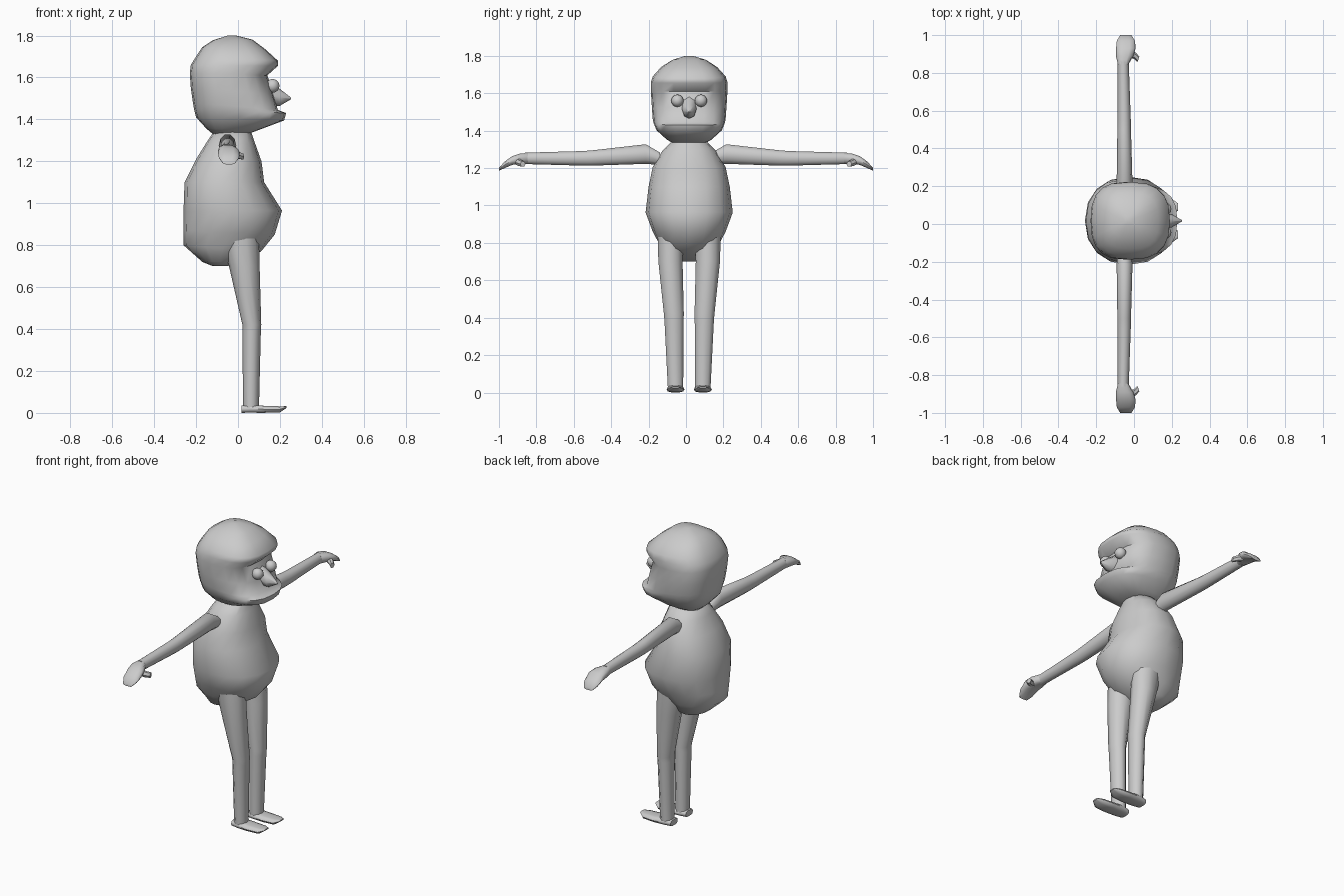
import bpy, bmesh
from math import sin, cos, pi
from mathutils import Vector

CY = 0.017  # the body's mid-plane sits slightly off the y origin


def power(v, p):
    return (abs(v) ** p) * (1 if v >= 0 else -1)


def oval(centre, u, v, n, e=2.0):
    """Ring of n points around a centre, spanned by two half-axes."""
    c, u, v = Vector(centre), Vector(u), Vector(v)
    return [c + u * power(cos(2 * pi * i / n), 2 / e)
            + v * power(sin(2 * pi * i / n), 2 / e) for i in range(n)]


def loft(name, rings, angle=50):
    """Skin a list of equal rings, with capped ends."""
    bm = bmesh.new()
    vs = [[bm.verts.new(p) for p in r] for r in rings]
    n = len(vs[0])
    for a, b in zip(vs, vs[1:]):
        for i in range(n):
            j = (i + 1) % n
            bm.faces.new((a[i], a[j], b[j], b[i]))
    bm.faces.new(vs[0])
    bm.faces.new(vs[-1])
    bmesh.ops.recalc_face_normals(bm, faces=bm.faces)
    me = bpy.data.meshes.new(name)
    bm.to_mesh(me)
    bm.free()
    ob = bpy.data.objects.new(name, me)
    bpy.context.collection.objects.link(ob)
    smooth(ob, angle)
    return ob


def smooth(ob, angle):
    bpy.ops.object.select_all(action='DESELECT')
    ob.select_set(True)
    bpy.context.view_layer.objects.active = ob
    bpy.ops.object.shade_smooth_by_angle(angle=angle * pi / 180)


def slices(rows, n, e):
    """Rows of (back x, back z, front x, front z, half width)."""
    return [oval(((xb + xf) / 2, CY, (zb + zf) / 2),
                 ((xf - xb) / 2, 0, (zf - zb) / 2), (0, w, 0), n, e)
            for xb, zb, xf, zf, w in rows]


# Pear-shaped torso with seat
loft("torso", slices([
    (-.12, .70, -.05, .70, .06), (-.17, .72, 0, .72, .12),
    (-.26, .80, .11, .77, .155), (-.26, .87, .175, .85, .195),
    (-.26, .96, .21, .965, .233), (-.255, 1.10, .125, 1.10, .217),
    (-.20, 1.21, .112, 1.20, .195), (-.15, 1.29, .08, 1.29, .145),
    (-.11, 1.35, .06, 1.35, .085)], 16, 2.2), 60)

# Head with jutting jaw, recessed face and overhanging brow
loft("head", slices([
    (-.12, 1.33, .06, 1.335, .085), (-.15, 1.355, .10, 1.35, .12),
    (-.20, 1.41, .22, 1.395, .175), (-.21, 1.45, .23, 1.43, .19),
    (-.215, 1.48, .19, 1.445, .195), (-.225, 1.55, .17, 1.52, .20),
    (-.23, 1.62, .14, 1.61, .205), (-.225, 1.66, .19, 1.655, .205),
    (-.20, 1.70, .19, 1.68, .195), (-.17, 1.745, .13, 1.735, .15),
    (-.12, 1.777, .07, 1.78, .09), (-.05, 1.80, -.01, 1.80, .02)], 20, 2.6), 60)

# Pointed nose
loft("nose", [oval((.13, CY, 1.53), (0, .045, 0), (0, 0, .065), 8),
              oval((.20, CY, 1.505), (0, .035, 0), (0, 0, .04), 8),
              oval((.253, CY, 1.50), (0, .004, 0), (0, 0, .004), 8)])

for s, side in ((-1, "right"), (1, "left")):
    # Bulging eye
    bpy.ops.mesh.primitive_uv_sphere_add(segments=12, ring_count=8, radius=.033,
                                         location=(.165, CY + s * .063, 1.56))
    eye = bpy.context.object
    eye.name = side + "_eye"
    smooth(eye, 60)

    # Leg: rows of (z, x centre, y centre, x half, y half)
    loft(side + "_leg", [oval((x, CY + s * y, z), (a, 0, 0), (0, b, 0), 10)
                         for z, x, y, a, b in [
        (.84, .01, .10, .09, .072), (.70, .03, .10, .073, .068),
        (.42, .066, .082, .045, .056), (.39, .065, .081, .044, .054),
        (.02, .062, .073, .038, .043)]])

    # Flat foot
    loft(side + "_foot", [oval((x, CY + s * .073, z), (0, w, 0), (0, 0, h), 10, 2.8)
                          for x, z, w, h in [
        (.017, .018, .035, .018), (.06, .02, .045, .02), (.13, .017, .048, .017),
        (.20, .017, .043, .015), (.232, .028, .02, .004)]])

    # Arm: rows of (y, x centre, z centre, x half, z half)
    loft(side + "_arm", [oval((x, s * y, z), (a, 0, 0), (0, 0, b), 10)
                         for y, x, z, a, b in [
        (.14, -.05, 1.25, .035, .035), (.215, -.05, 1.275, .042, .055),
        (.50, -.052, 1.254, .036, .043), (.55, -.052, 1.252, .035, .041),
        (.86, -.057, 1.252, .029, .032)]])

    # Mitten hand drooping at the fingers
    loft(side + "_hand", [oval((x, s * y, z), (a, 0, 0), (0, 0, b), 10, 2.6)
                          for y, x, z, a, b in [
        (.845, -.057, 1.252, .028, .03), (.89, -.05, 1.25, .046, .028),
        (.93, -.043, 1.24, .052, .024), (.97, -.043, 1.217, .048, .018),
        (1.0, -.043, 1.193, .03, .008)]])

    # Thumb
    loft(side + "_thumb", [oval((x, s * y, z), (.3 * r, s * .9 * r, 0), (0, 0, r), 6)
                           for x, y, z, r in [
        (-.03, .905, 1.24, .022), (.005, .89, 1.228, .018),
        (.024, .872, 1.222, .016)]])
